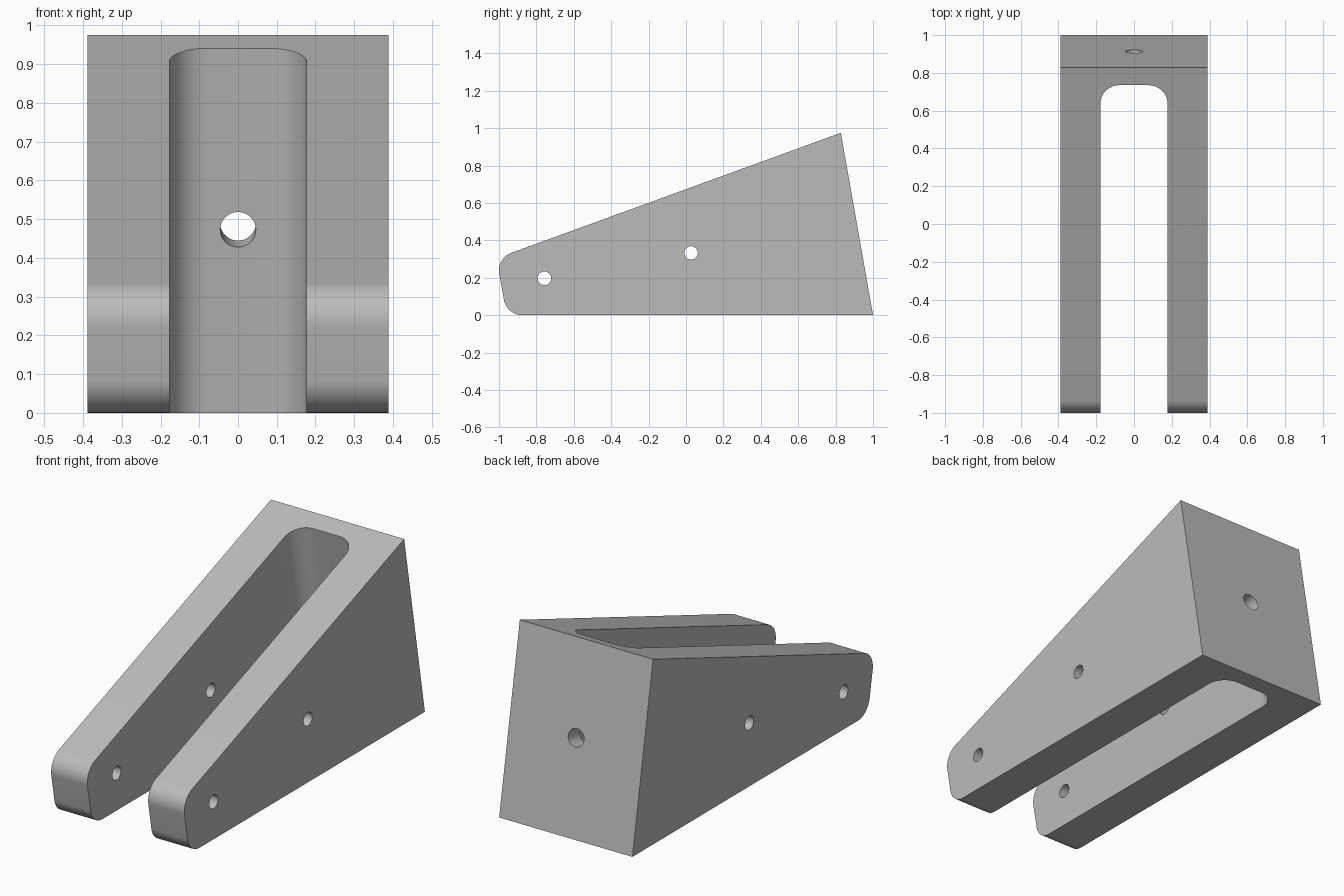
import bpy
import bmesh
from math import radians, sin, cos, pi
from mathutils import Vector, Matrix

if "Cube" in bpy.data.objects:
    bpy.data.objects.remove(bpy.data.objects["Cube"], do_unlink=True)

HALF_WIDTH = 0.388
FILLET = 0.1
TILT = radians(10)   # lean of the rear face, the slot and the nose
SLOPE = radians(20)  # rise of the top face

grey = bpy.data.materials.new("plain grey")
grey.use_nodes = True
colour = (0.5, 0.5, 0.5, 1)
grey.diffuse_color = colour
grey.node_tree.nodes["Principled BSDF"].inputs["Base Color"].default_value = colour


def arc(centre, radius, start, end, steps=16):
    """Points along an arc, angles in radians."""
    angles = [start + (end - start) * i / steps for i in range(steps + 1)]
    return [(centre[0] + radius * cos(a), centre[1] + radius * sin(a)) for a in angles]


def prism(name, outline, u, v, low, high):
    """Extrude a flat outline in the u, v plane along u x v."""
    u, v = Vector(u), Vector(v)
    w = u.cross(v)
    bm = bmesh.new()
    face = bm.faces.new([bm.verts.new(u * a + v * b + w * low) for a, b in outline])
    new = bmesh.ops.extrude_face_region(bm, geom=[face])["geom"]
    bmesh.ops.translate(bm, vec=w * (high - low),
                        verts=[g for g in new if isinstance(g, bmesh.types.BMVert)])
    bmesh.ops.recalc_face_normals(bm, faces=bm.faces)
    mesh = bpy.data.meshes.new(name)
    bm.to_mesh(mesh)
    bm.free()
    obj = bpy.data.objects.new(name, mesh)
    bpy.context.collection.objects.link(obj)
    mesh.materials.append(grey)
    return obj


def drill(name, centre, axis, radius, length):
    """Round cutter centred on a point."""
    bpy.ops.mesh.primitive_cylinder_add(vertices=48, radius=radius, depth=length)
    obj = bpy.context.object
    obj.name = name
    obj.data.transform(Matrix.Translation(centre)
                       @ Vector(axis).to_track_quat("Z", "Y").to_matrix().to_4x4())
    obj.data.materials.append(grey)
    return obj


# Wedge side profile with a rounded nose
nose_top = arc((-0.9, 0.239), FILLET, pi / 2 + SLOPE, pi + TILT)
nose_bottom = arc((-0.875, FILLET), FILLET, pi + TILT, 3 * pi / 2)
profile = [(1, 0), (0.828, 0.975)] + nose_top + nose_bottom
body = prism("forked_wedge_body", profile, (0, 1, 0), (0, 0, 1), -HALF_WIDTH, HALF_WIDTH)

# Slot between the arms, parallel to the rear face
rear_normal = (0, cos(TILT), sin(TILT))
half, end = 0.177, 0.887
slot = ([(-half, -2), (half, -2)]
        + arc((half - FILLET, end - FILLET), FILLET, 0, pi / 2)
        + arc((FILLET - half, end - FILLET), FILLET, pi / 2, pi))
cutters = [prism("slot_cutter", slot, (1, 0, 0), rear_normal, -1, 2)]

# Pin holes through both arms and a mounting hole through the rear wall
for label, y, z in (("front", -0.757, 0.197), ("middle", 0.027, 0.333)):
    cutters.append(drill(label + "_pin_cutter", (0, y, z), (1, 0, 0), 0.036, 2))
cutters.append(drill("rear_hole_cutter", (0, 0.9135, 0.49), rear_normal, 0.046, 0.5))

bpy.ops.object.select_all(action="DESELECT")
bpy.context.view_layer.objects.active = body
body.select_set(True)
for cutter in cutters:
    cutter.hide_render = True
    mod = body.modifiers.new(cutter.name, "BOOLEAN")
    mod.operation = "DIFFERENCE"
    mod.solver = "EXACT"
    mod.object = cutter
    bpy.ops.object.modifier_apply(modifier=mod.name)
    bpy.data.objects.remove(cutter, do_unlink=True)

bpy.ops.object.shade_smooth_by_angle(angle=radians(30))
